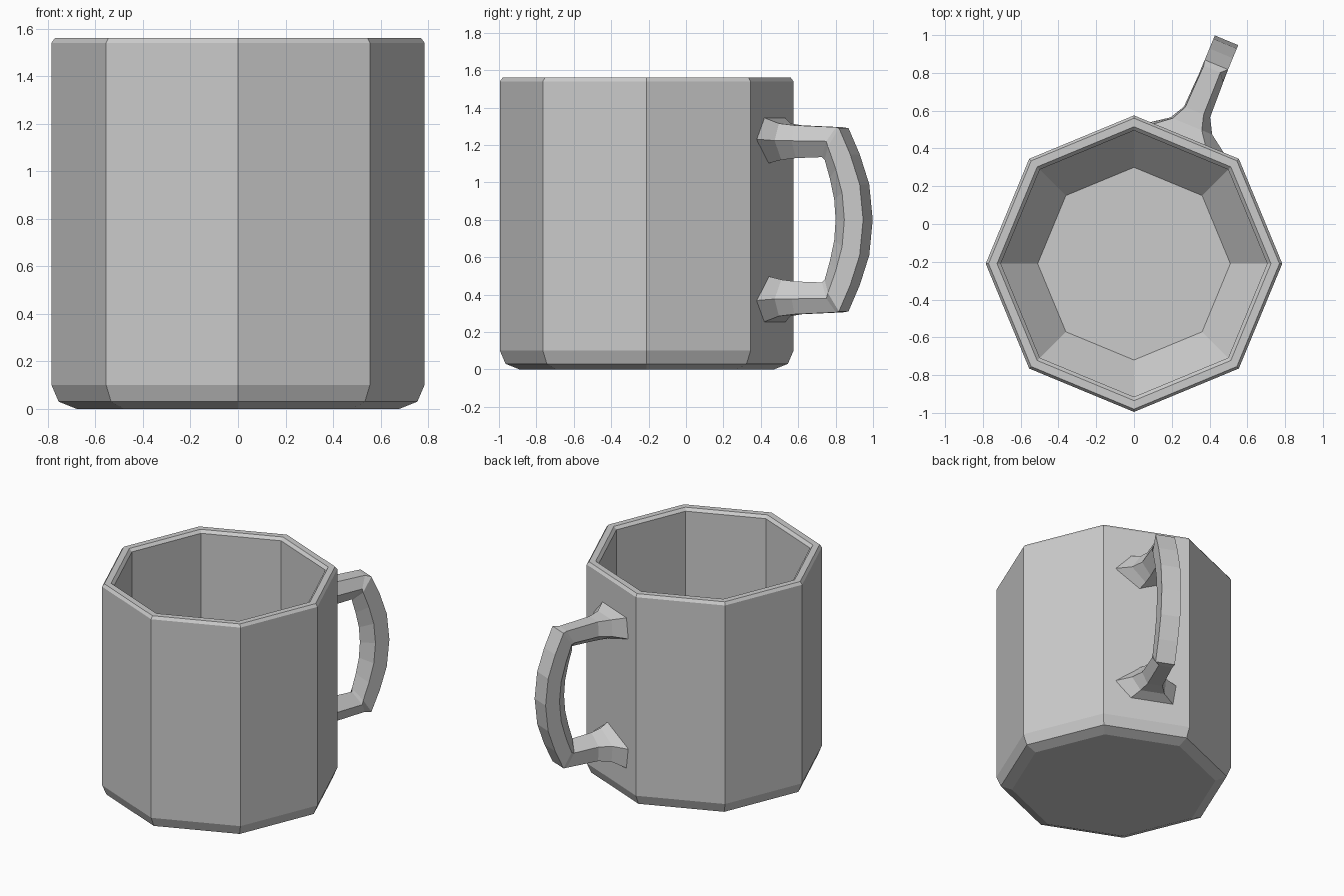
import bpy, bmesh
from math import cos, sin, pi
from mathutils import Vector

if "Cube" in bpy.data.objects:
    bpy.data.objects.remove(bpy.data.objects["Cube"])

CENTRE = Vector((0, -0.21, 0))


def make_object(name, rings, cap_ends):
    """Skin a list of equal-length vertex rings into a flat-shaded mesh."""
    bm = bmesh.new()
    loops = [[bm.verts.new(p) for p in ring] for ring in rings]
    n = len(loops[0])
    for a, b in zip(loops, loops[1:]):
        for i in range(n):
            j = (i + 1) % n
            bm.faces.new((a[i], a[j], b[j], b[i]))
    if cap_ends:
        bm.faces.new(loops[0])
        bm.faces.new(loops[-1])
    bmesh.ops.recalc_face_normals(bm, faces=bm.faces)
    mesh = bpy.data.meshes.new(name)
    bm.to_mesh(mesh)
    bm.free()
    obj = bpy.data.objects.new(name, mesh)
    bpy.context.collection.objects.link(obj)
    return obj


# Eight-sided cup body: outer wall, rim, inner wall and floor as (radius, z)
profile = [(0.68, 0), (0.755, 0.03), (0.785, 0.10), (0.785, 1.54), (0.77, 1.56),
           (0.725, 1.56), (0.705, 1.54), (0.705, 0.28), (0.51, 0.07)]
make_object("cup_body", [
    [CENTRE + Vector((r * cos(k * pi / 4), r * sin(k * pi / 4), z)) for k in range(8)]
    for r, z in profile], True)

# Handle frame: u points out of the back-right facet, t runs across it
U = Vector((cos(3 * pi / 8), sin(3 * pi / 8), 0))
T = Vector((sin(3 * pi / 8), -cos(3 * pi / 8), 0))

# Five-sided cross-sections: (sideways offset, 0 = inner edge .. 1 = outer edge)
leg = [(-0.06, 1), (0.035, 1), (0.069, 0.53), (0.015, 0), (-0.067, 0.4)]
grip = [(-0.067, 1), (0.067, 1), (0.067, 0.42), (0, 0), (-0.067, 0.42)]

# Upper half of handle: outer (u, z), inner (u, z), sideways scale, section
half = [
    ((0.715, 1.35), (0.715, 1.10), 3.3, leg),
    ((0.79, 1.315), (0.79, 1.12), 1.75, leg),
    ((0.87, 1.305), (0.87, 1.13), 1.1, leg),
    ((1.11, 1.295), (1.02, 1.135), 1.0, leg),
    ((1.14, 1.29), (1.03, 1.12), 1.0, grip),
    ((1.205, 1.15), (1.06, 1.02), 1.0, grip),
    ((1.26, 0.99), (1.085, 0.91), 1.0, grip),
    ((1.28, 0.80), (1.093, 0.80), 1.0, grip),
]
# Mirror the half about z = 0.8 to get the lower leg
mirrored = [((o[0], 1.6 - o[1]), (i[0], 1.6 - i[1]), s, sec)
            for o, i, s, sec in reversed(half[:-1])]


def handle_ring(outer, inner, scale, section):
    o = CENTRE + U * outer[0] + Vector((0, 0, outer[1]))
    i = CENTRE + U * inner[0] + Vector((0, 0, inner[1]))
    return [i.lerp(o, f) + T * (t * scale) for t, f in section]


make_object("handle", [handle_ring(*r) for r in half + mirrored], True)
